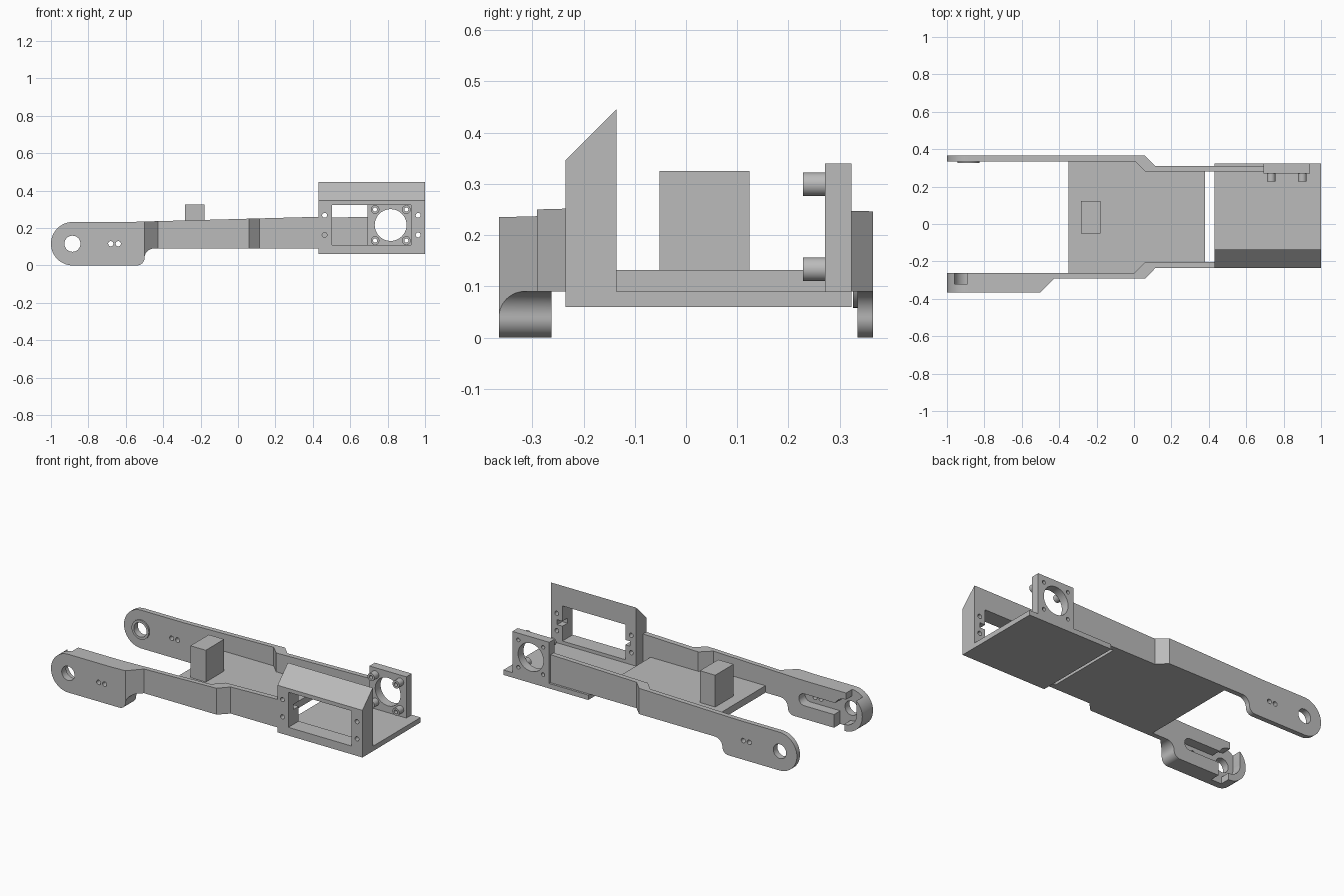
import bpy, bmesh, math
from mathutils import Vector

cube = bpy.data.objects.get("Cube")
if cube:
    bpy.data.objects.remove(cube, do_unlink=True)

grey = bpy.data.materials.new("plain grey")
grey.use_nodes = True
grey.diffuse_color = (0.5, 0.5, 0.5, 1)
grey.node_tree.nodes["Principled BSDF"].inputs["Base Color"].default_value = (0.5, 0.5, 0.5, 1)


def prism(name, points, axis, lo, hi):
    """Extrude a 2D outline along x, y or z from lo to hi."""
    place = {"x": lambda a, b, t: (t, a, b),
             "y": lambda a, b, t: (a, t, b),
             "z": lambda a, b, t: (a, b, t)}[axis]
    bm = bmesh.new()
    face = bm.faces.new([bm.verts.new(place(a, b, lo)) for a, b in points])
    new = bmesh.ops.extrude_face_region(bm, geom=[face])["geom"]
    shift = Vector(place(0, 0, hi - lo))
    bmesh.ops.translate(bm, vec=shift, verts=[v for v in new if isinstance(v, bmesh.types.BMVert)])
    bmesh.ops.recalc_face_normals(bm, faces=bm.faces)
    mesh = bpy.data.meshes.new(name)
    bm.to_mesh(mesh)
    bm.free()
    mesh.materials.append(grey)
    obj = bpy.data.objects.new(name, mesh)
    bpy.context.collection.objects.link(obj)
    return obj


def arc(cx, cz, r, start, end, n=12):
    angles = [math.radians(start + (end - start) * i / n) for i in range(n + 1)]
    return [(cx + r * math.cos(a), cz + r * math.sin(a)) for a in angles]


def box(name, x0, x1, y0, y1, z0, z1):
    return prism(name, [(x0, y0), (x1, y0), (x1, y1), (x0, y1)], "z", z0, z1)


def rod(name, x, z, r, y0, y1):
    return prism(name, arc(x, z, r, 0, 360, 40)[:-1], "y", y0, y1)


def combine(obj, tools, operation="DIFFERENCE"):
    """Apply booleans, then remove the tools."""
    for tool in tools:
        mod = obj.modifiers.new("cut", "BOOLEAN")
        mod.operation, mod.solver, mod.object = operation, "EXACT", tool
        bpy.context.view_layer.update()
        graph = bpy.context.evaluated_depsgraph_get()
        mesh = bpy.data.meshes.new_from_object(obj.evaluated_get(graph))
        obj.modifiers.clear()
        obj.data = mesh
        bpy.data.objects.remove(tool, do_unlink=True)
    return obj


def side_outline(end_x):
    """Rounded tip, deep pad and slender, gently rising bar."""
    r = 0.116
    return (arc(-1 + r, r, r, 90, 270, 24) + arc(-0.54, 0.04, 0.04, 270, 360)
            + arc(-0.45, 0.04, 0.05, 180, 90)
            + [(end_x, 0.09), (end_x, 0.26), (-0.6, 0.232)])


def arm(name, plan, end_x):
    body = prism(name, plan, "z", -0.1, 0.5)
    return combine(body, [prism("side", side_outline(end_x), "y", -1, 1)], "INTERSECT")


PIVOT = (-0.885, 0.116)


def pad_holes(y0, y1):
    return [rod("pivot_hole", *PIVOT, 0.043, y0, y1),
            rod("pin_hole", -0.68, 0.116, 0.014, y0, y1),
            rod("pin_hole", -0.64, 0.116, 0.014, y0, y1)]


# Front arm, with a recess for a cross-shaped lever on the inside of the pad
front_arm = arm("front_arm", [
    (-1.1, -0.365), (-0.5, -0.365), (-0.427, -0.291), (0.06, -0.291), (0.115, -0.235),
    (0.43, -0.235), (0.43, -0.203), (0.06, -0.203), (0, -0.262), (-1.1, -0.262)], 0.43)
slot = arc(-0.61, 0.116, 0.036, -90, 90) + [(-0.885, 0.152), (-0.885, 0.08)]
combine(front_arm, [
    rod("round_recess", *PIVOT, 0.076, -0.322, -0.2),
    prism("long_recess", slot, "y", -0.322, -0.2),
    box("upper_notch", -0.96, -0.89, -0.322, -0.2, 0.116, 0.4),
    box("lower_notch", -0.88, -0.81, -0.322, -0.2, -0.1, 0.116)] + pad_holes(-0.5, -0.1))

# Back arm, with a ring around the pivot hole
back_arm = arm("back_arm", [
    (-1.1, 0.365), (0.06, 0.365), (0.115, 0.31), (0.7, 0.31), (0.7, 0.28),
    (0.06, 0.28), (0.005, 0.335), (-1.1, 0.335)], 0.7)
combine(back_arm, pad_holes(0.1, 0.5))
pivot_ring = rod("pivot_ring", *PIVOT, 0.058, 0.326, 0.335)
combine(pivot_ring, [rod("hole", *PIVOT, 0.043, 0.2, 0.5)])

# Decks and block
prism("middle_deck", [(-0.35, -0.262), (0, -0.262), (0.06, -0.203), (0.38, -0.203),
                      (0.38, 0.28), (0.06, 0.28), (0.005, 0.335), (-0.35, 0.335)], "z", 0.09, 0.132)
box("end_deck", 0.43, 1, -0.136, 0.323, 0.06, 0.09)
box("deck_block", -0.283, -0.18, -0.052, 0.124, 0.132, 0.325)

# Sloped frame with a window, screw holes and wire grooves
frame = prism("window_frame", [(-0.235, 0.06), (-0.136, 0.06), (-0.136, 0.445), (-0.235, 0.346)],
              "x", 0.43, 1)
cuts = [box("window", 0.503, 0.925, -0.5, 0, 0.11, 0.323),
        box("groove", 0.47, 0.96, -0.185, 0, 0.2, 0.23)]
for x in (0.463, 0.963):
    for z in (0.163, 0.268):
        cuts.append(rod("screw_hole", x, z, 0.013, -0.5, 0))
combine(frame, cuts)

# Round-holed mount with four hollow spacers
mount = box("round_mount", 0.692, 0.94, 0.271, 0.323, 0.09, 0.34)
cuts = [rod("round_hole", 0.816, 0.216, 0.085, 0.1, 0.5)]
for x in (0.733, 0.9):
    for z in (0.133, 0.299):
        cuts.append(rod("hole", x, z, 0.011, 0.1, 0.5))
        spacer = rod("spacer", x, z, 0.023, 0.228, 0.271)
        combine(spacer, [rod("hole", x, z, 0.011, 0.1, 0.5)])
combine(mount, cuts)

# Clip the arm where the mount replaces it
combine(back_arm, [box("mount_space", 0.692, 0.9, 0.2, 0.4, 0, 0.4)])

# Smooth round surfaces, keep edges sharp
for obj in bpy.context.scene.objects:
    if obj.type == "MESH":
        bpy.ops.object.select_all(action="DESELECT")
        obj.select_set(True)
        bpy.context.view_layer.objects.active = obj
        bpy.ops.object.shade_smooth_by_angle(angle=math.radians(30))
